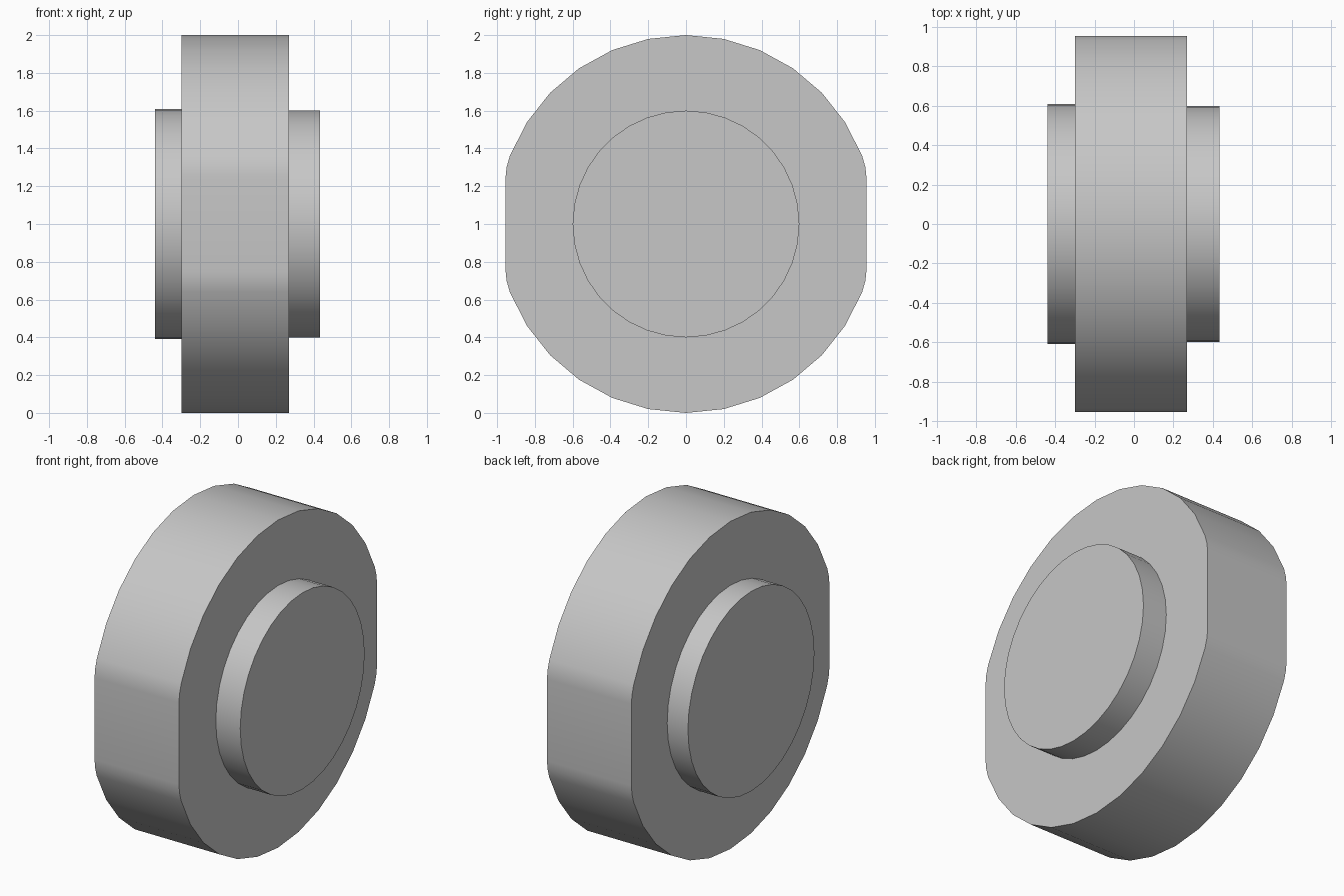
import bpy, bmesh, math

cube = bpy.data.objects.get("Cube")
if cube:
    bpy.data.objects.remove(cube, do_unlink=True)

grey = bpy.data.materials.new("plain_grey")
grey.use_nodes = True
colour = (0.57, 0.57, 0.57, 1)
grey.diffuse_color = colour
grey.node_tree.nodes["Principled BSDF"].inputs["Base Color"].default_value = colour


def extrude_along_x(name, profile, x0, x1):
    """Solid made by sweeping a closed (y, z) profile from x0 to x1."""
    bm = bmesh.new()
    face = bm.faces.new([bm.verts.new((x0, y, z)) for y, z in profile])
    result = bmesh.ops.extrude_face_region(bm, geom=[face])
    moved = [g for g in result["geom"] if isinstance(g, bmesh.types.BMVert)]
    bmesh.ops.translate(bm, verts=moved, vec=(x1 - x0, 0, 0))
    bmesh.ops.recalc_face_normals(bm, faces=bm.faces)
    mesh = bpy.data.meshes.new(name)
    bm.to_mesh(mesh)
    bm.free()
    mesh.materials.append(grey)
    obj = bpy.data.objects.new(name, mesh)
    bpy.context.collection.objects.link(obj)
    bpy.ops.object.select_all(action="DESELECT")
    obj.select_set(True)
    bpy.context.view_layer.objects.active = obj
    bpy.ops.object.shade_smooth_by_angle(angle=math.radians(35))
    return obj


def arc(radius, start, end, steps):
    return [(radius * math.cos(a), 1 + radius * math.sin(a))
            for a in (start + (end - start) * i / steps for i in range(steps + 1))]


# Main disc: round above and below, with softened flats at front and back
low = math.radians(21)
top = [(0.955, 1.25), (0.95, 1.3)] + arc(1, low, math.pi - low, 12) + [(-0.95, 1.3), (-0.955, 1.25)]
bottom = [(-y, 2 - z) for y, z in top]
extrude_along_x("main_disc", top + bottom, -0.30, 0.27)

# Round bosses on both sides
for name, radius, x0, x1 in (("right_boss", 0.61, -0.44, -0.30),
                             ("left_boss", 0.60, 0.27, 0.435)):
    extrude_along_x(name, arc(radius, 0, math.tau, 36)[:-1], x0, x1)
